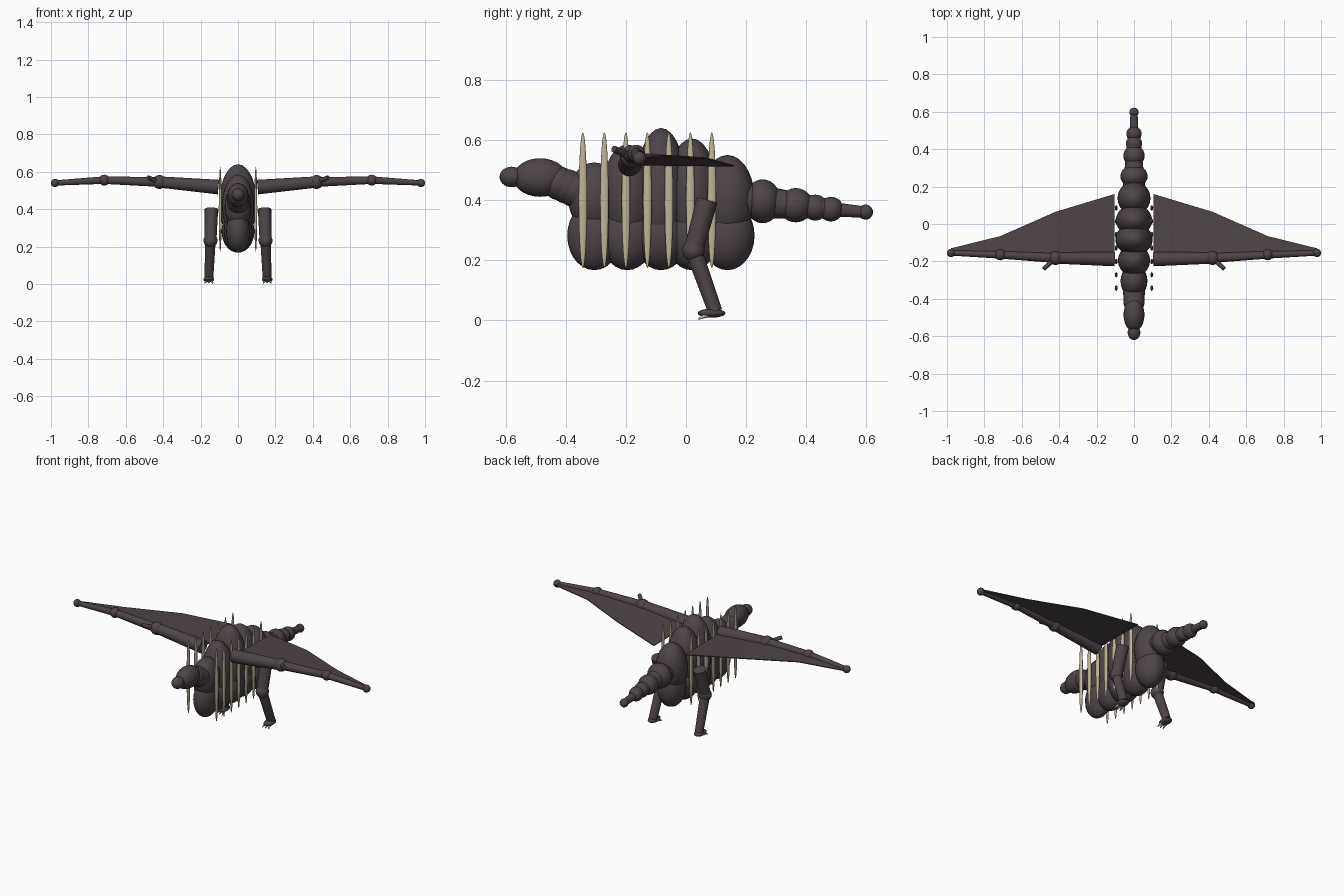
import bpy
import bmesh
from mathutils import Vector

cube = bpy.data.objects.get("Cube")
if cube:
    bpy.data.objects.remove(cube, do_unlink=True)


def material(name, rgb):
    m = bpy.data.materials.new(name)
    m.use_nodes = True
    m.diffuse_color = (*rgb, 1)
    m.node_tree.nodes["Principled BSDF"].inputs["Base Color"].default_value = (*rgb, 1)
    return m


HIDE = material("dark_hide", (0.075, 0.057, 0.064))
BONE = material("pale_bone", (0.52, 0.46, 0.31))


def add_object(name, bm, mat, smooth=True):
    mesh = bpy.data.meshes.new(name)
    bm.to_mesh(mesh)
    bm.free()
    mesh.materials.append(mat)
    obj = bpy.data.objects.new(name, mesh)
    bpy.context.collection.objects.link(obj)
    if smooth:
        bpy.ops.object.select_all(action="DESELECT")
        obj.select_set(True)
        bpy.context.view_layer.objects.active = obj
        bpy.ops.object.shade_smooth_by_angle()
    return obj


def ellipsoid(name, center, radii, mat=HIDE):
    bm = bmesh.new()
    bmesh.ops.create_uvsphere(bm, u_segments=24, v_segments=14, radius=1)
    bmesh.ops.scale(bm, vec=radii, verts=bm.verts)
    obj = add_object(name, bm, mat)
    obj.location = center
    return obj


def ball(name, center, radius):
    return ellipsoid(name, center, (radius, radius, radius))


def rod(name, start, end, r1, r2, mat=HIDE):
    start, end = Vector(start), Vector(end)
    bm = bmesh.new()
    bmesh.ops.create_cone(bm, cap_ends=True, segments=20, radius1=r1, radius2=r2,
                          depth=(end - start).length)
    obj = add_object(name, bm, mat)
    obj.location = (start + end) / 2
    obj.rotation_mode = "QUATERNION"
    obj.rotation_quaternion = (end - start).to_track_quat("Z", "Y")
    return obj


# Torso: a row of tall upper lobes over rounder belly lobes
# (y, top height, centre height, half width, half length)
lobes = [(-0.305, 0.525, 0.41, 0.072, 0.088), (-0.195, 0.585, 0.42, 0.086, 0.085),
         (-0.083, 0.64, 0.43, 0.1, 0.085), (0.02, 0.605, 0.42, 0.097, 0.085),
         (0.138, 0.55, 0.405, 0.088, 0.09)]
for i, (y, top, mid, half_w, half_l) in enumerate(lobes, 1):
    ellipsoid(f"back_lobe_{i}", (0, y, mid), (half_w, half_l, top - mid))
    ellipsoid(f"belly_lobe_{i}", (0, y, 0.282), (half_w * 0.88, 0.09, 0.115))

# Neck, head and snout
for i in range(4):
    t = i / 3
    ball(f"neck_segment_{i + 1}", (0, -0.345 - 0.075 * t, 0.425 + 0.03 * t), 0.06 - 0.004 * t)
ellipsoid("head", (0, -0.485, 0.475), (0.056, 0.09, 0.064))
ellipsoid("snout", (0, -0.58, 0.477), (0.034, 0.04, 0.034))

# Tail: shrinking beads and a slim end
for i, (y, z, r) in enumerate([(0.255, 0.396, 0.073), (0.365, 0.383, 0.057),
                               (0.43, 0.375, 0.043), (0.482, 0.37, 0.041)], 1):
    ellipsoid(f"tail_bead_{i}", (0, y, z), (r, min(r, 0.06), r))
rod("tail_core", (0, 0.2, 0.4), (0, 0.48, 0.37), 0.06, 0.032)
rod("tail_end", (0, 0.48, 0.37), (0, 0.595, 0.36), 0.024, 0.019)
ball("tail_tip", (0, 0.597, 0.36), 0.025)

for side, s in (("left", 1), ("right", -1)):
    def p(x, y, z):
        return Vector((s * x, y, z))

    # Exposed ribs
    for i in range(7):
        ellipsoid(f"{side}_rib_{i + 1}", p(0.095, -0.343 + 0.0715 * i, 0.4),
                  (0.008, 0.014, 0.226), BONE)

    # Wing arm
    shoulder, elbow = p(0.105, -0.187, 0.518), p(0.42, -0.182, 0.545)
    wrist, tip = p(0.715, -0.165, 0.555), p(0.978, -0.155, 0.54)
    rod(f"{side}_upper_arm", shoulder, elbow, 0.039, 0.03)
    rod(f"{side}_forearm", elbow, wrist, 0.026, 0.02)
    rod(f"{side}_wing_finger", wrist, tip, 0.02, 0.014)
    ball(f"{side}_elbow", elbow, 0.037)
    ball(f"{side}_wrist", wrist, 0.029)
    ball(f"{side}_wing_tip", tip, 0.022)
    rod(f"{side}_thumb", elbow, p(0.482, -0.24, 0.57), 0.013, 0.011)

    # Wing membrane: thin panels between the arm and the trailing edge
    trailing = [p(0.105, 0.16, 0.514), p(0.42, 0.065, 0.54),
                p(0.715, -0.065, 0.548), p(0.978, -0.13, 0.54)]
    bm = bmesh.new()
    lead = [bm.verts.new(v) for v in (shoulder, elbow, wrist, tip)]
    trail = [bm.verts.new(v) for v in trailing]
    for i in range(3):
        bm.faces.new((lead[i], lead[i + 1], trail[i + 1], trail[i]))
    bmesh.ops.recalc_face_normals(bm, faces=bm.faces)
    wing = add_object(f"{side}_wing_membrane", bm, HIDE, smooth=False)
    solid = wing.modifiers.new("thickness", "SOLIDIFY")
    solid.thickness = 0.005
    solid.offset = 0

    # Leg
    hip, knee, ankle = p(0.142, 0.07, 0.4), p(0.147, 0.025, 0.232), p(0.156, 0.097, 0.03)
    rod(f"{side}_thigh", hip, knee, 0.036, 0.032)
    ball(f"{side}_knee", knee, 0.037)
    rod(f"{side}_shin", knee, ankle, 0.028, 0.024)
    ellipsoid(f"{side}_foot", p(0.156, 0.085, 0.024), (0.029, 0.046, 0.015))
    for i in (-1, 0, 1):
        rod(f"{side}_claw_{i + 2}", p(0.156 + 0.014 * i, 0.07, 0.018),
            p(0.156 + 0.02 * i, 0.04, 0.004), 0.009, 0.002, BONE)
